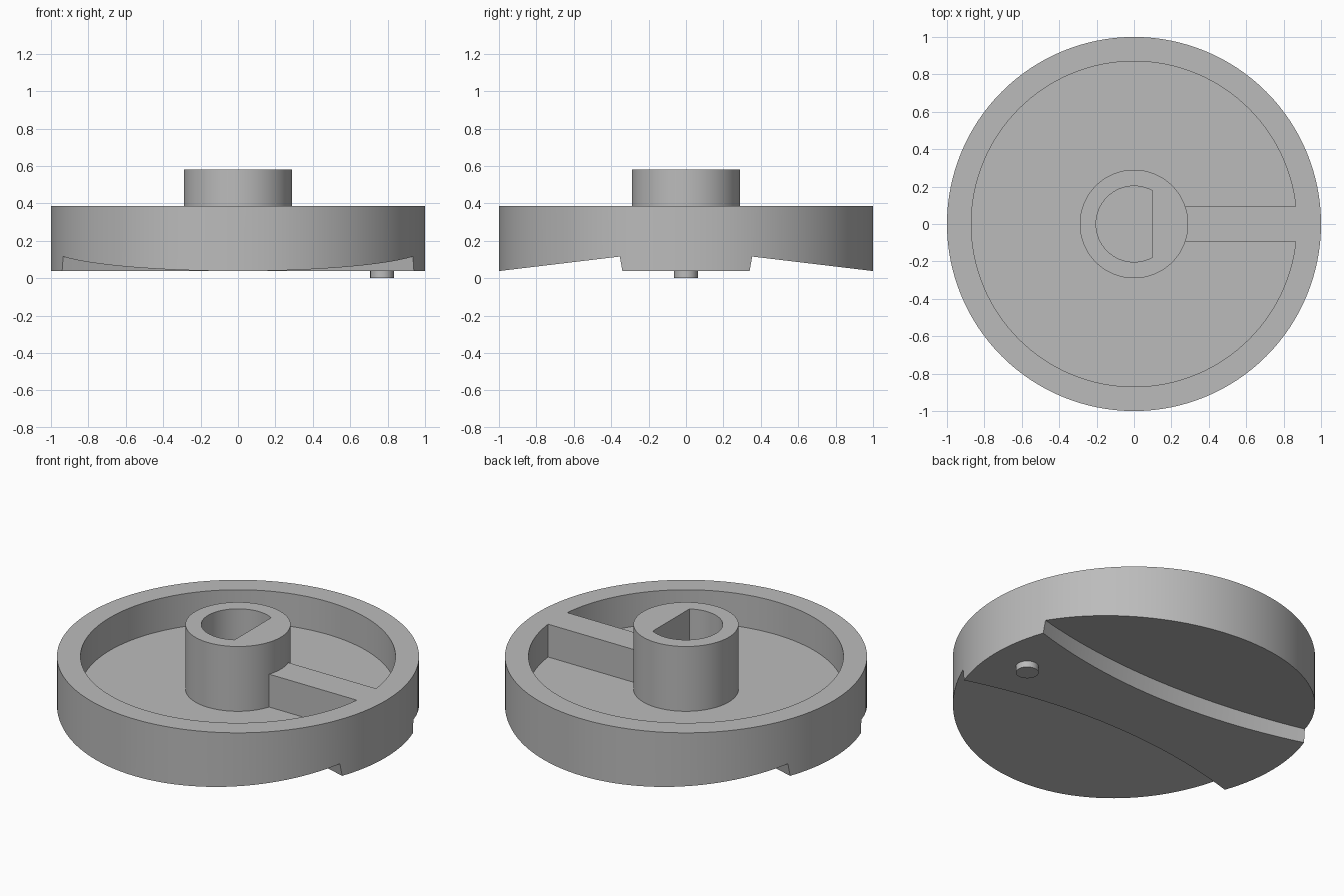
import bpy, bmesh, math
from mathutils import Vector, Matrix

old = bpy.data.objects.get("Cube")
if old:
    bpy.data.objects.remove(old, do_unlink=True)

grey = bpy.data.materials.new("plain grey")
grey.use_nodes = True
colour = (0.5, 0.5, 0.5, 1)
grey.diffuse_color = colour
grey.node_tree.nodes["Principled BSDF"].inputs["Base Color"].default_value = colour

BASE, RIM, FLOOR, TOP = 0.038, 0.385, 0.185, 0.58


def make(name, bm):
    bmesh.ops.recalc_face_normals(bm, faces=bm.faces[:])
    mesh = bpy.data.meshes.new(name)
    bm.to_mesh(mesh)
    bm.free()
    mesh.materials.append(grey)
    ob = bpy.data.objects.new(name, mesh)
    bpy.context.collection.objects.link(ob)
    return ob


def cone_bm(r1, r2, z1, z2, x=0, y=0, sides=128):
    bm = bmesh.new()
    bmesh.ops.create_cone(bm, cap_ends=True, segments=sides, radius1=r1, radius2=r2,
                          depth=z2 - z1, matrix=Matrix.Translation((x, y, (z1 + z2) / 2)))
    return bm


def slice_off(bm, point, normal):
    """Remove everything on the normal's side and close the cut."""
    geom = bm.verts[:] + bm.edges[:] + bm.faces[:]
    cut = bmesh.ops.bisect_plane(bm, geom=geom, plane_co=point, plane_no=normal,
                                 clear_outer=True)["geom_cut"]
    bmesh.ops.contextual_create(bm, geom=[e for e in cut if isinstance(e, bmesh.types.BMEdge)])


def combine(ob, tool, operation):
    bpy.context.view_layer.objects.active = ob
    mod = ob.modifiers.new(operation, "BOOLEAN")
    mod.object, mod.operation, mod.solver = tool, operation, "EXACT"
    bpy.ops.object.modifier_apply(modifier=mod.name)
    bpy.data.objects.remove(tool, do_unlink=True)


# Round dish with a wide cavity in its upper side
dish = make("dish", cone_bm(1, 1, BASE, RIM))
combine(dish, make("cavity_cutter", cone_bm(0.87, 0.87, FLOOR, 0.6)), "DIFFERENCE")

# Two sloping scoops underneath leave a waisted finger grip
waist, bow, draft = 0.2, 3.226, 0.19
for side in (-1, 1):
    low, high = -0.1, 0.3
    bm = cone_bm(bow + draft * (BASE - low), bow - draft * (high - BASE), low, high,
                 y=side * (waist + bow), sides=256)
    slope = Vector((0, side * 0.12, 1)).normalized()
    slice_off(bm, Vector((0, side, BASE)), slope)
    combine(dish, make("scoop_cutter", bm), "DIFFERENCE")

# Rib from the hub to the rim, flush with the rim
rib = bmesh.new()
bmesh.ops.create_cube(rib, size=1, matrix=Matrix.Translation((0.56, 0, (RIM + 0.16) / 2))
                      @ Matrix.Diagonal((0.72, 0.185, RIM - 0.16, 1)))
combine(dish, make("rib", rib), "UNION")

# Hub with a D-shaped shaft socket
hub = make("hub", cone_bm(0.29, 0.29, FLOOR - 0.02, TOP, sides=96))
bore = cone_bm(0.203, 0.203, FLOOR, 0.7, sides=96)
slice_off(bore, Vector((0.1, 0, 0)), Vector((1, 0, 0)))
combine(hub, make("socket_cutter", bore), "DIFFERENCE")

# Small pointer pin under the grip
pin = make("pointer_pin", cone_bm(0.063, 0.063, 0, BASE + 0.02, x=0.77, sides=48))

for ob in (dish, hub, pin):
    bpy.ops.object.select_all(action="DESELECT")
    ob.select_set(True)
    bpy.context.view_layer.objects.active = ob
    bpy.ops.object.shade_smooth_by_angle(angle=math.radians(25))
